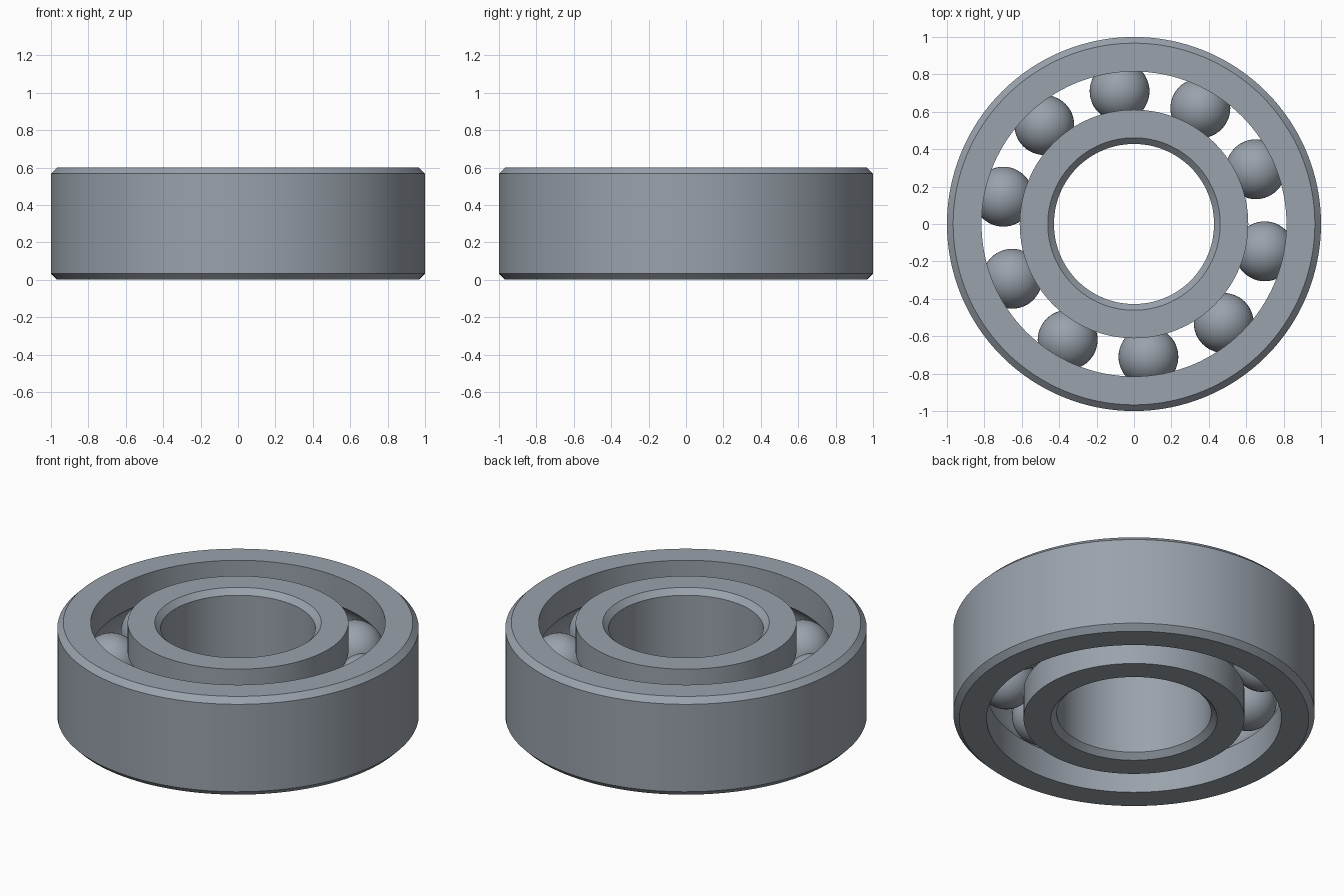
import bpy
import bmesh
from math import sin, cos, pi, radians, acos

cube = bpy.data.objects.get("Cube")
if cube:
    bpy.data.objects.remove(cube)

HEIGHT, CHAMFER = 0.6, 0.033
MID = HEIGHT / 2
PITCH, BALL_R, GROOVE_R = 0.714, 0.16, 0.161
BALLS, FIRST_ANGLE = 10, radians(24.2)
SEGMENTS, GROOVE_STEPS = 128, 16

steel = bpy.data.materials.new("steel_grey")
steel.use_nodes = True
steel.diffuse_color = (0.32, 0.36, 0.41, 1)
steel.node_tree.nodes["Principled BSDF"].inputs["Base Color"].default_value = steel.diffuse_color


def finish(name, bm):
    """Turn a bmesh into a steel object with smooth shading and sharp edges."""
    bmesh.ops.recalc_face_normals(bm, faces=bm.faces)
    mesh = bpy.data.meshes.new(name)
    bm.to_mesh(mesh)
    bm.free()
    mesh.materials.append(steel)
    obj = bpy.data.objects.new(name, mesh)
    bpy.context.collection.objects.link(obj)
    bpy.ops.object.select_all(action='DESELECT')
    obj.select_set(True)
    bpy.context.view_layer.objects.active = obj
    bpy.ops.object.shade_smooth_by_angle(angle=radians(30))
    return obj


def race(name, plain_r, groove_side_r):
    """Lathe a ring: chamfered plain wall on one side, ball groove on the other."""
    out = 1 if groove_side_r > PITCH else -1
    inset = plain_r - out * CHAMFER
    profile = [(groove_side_r, 0), (inset, 0), (plain_r, CHAMFER),
               (plain_r, HEIGHT - CHAMFER), (inset, HEIGHT), (groove_side_r, HEIGHT)]
    # circular groove, from its upper lip down to its lower lip
    half = acos(abs(groove_side_r - PITCH) / GROOVE_R)
    for i in range(GROOVE_STEPS + 1):
        a = half * (1 - 2 * i / GROOVE_STEPS)
        profile.append((PITCH + out * GROOVE_R * cos(a), MID + GROOVE_R * sin(a)))

    bm = bmesh.new()
    rings = []
    for s in range(SEGMENTS):
        t = 2 * pi * s / SEGMENTS
        rings.append([bm.verts.new((r * cos(t), r * sin(t), z)) for r, z in profile])
    for s, ring in enumerate(rings):
        following = rings[(s + 1) % SEGMENTS]
        for i in range(len(profile)):
            j = (i + 1) % len(profile)
            bm.faces.new((ring[i], following[i], following[j], ring[j]))
    return finish(name, bm)


# Rings
race("outer_ring", 1.0, 0.815)
race("inner_ring", 0.428, 0.611)

# Balls rolling between the two grooves
for k in range(BALLS):
    angle = FIRST_ANGLE + 2 * pi * k / BALLS
    bm = bmesh.new()
    bmesh.ops.create_uvsphere(bm, u_segments=48, v_segments=24, radius=BALL_R)
    ball = finish(f"ball_{k + 1}", bm)
    ball.location = (PITCH * cos(angle), PITCH * sin(angle), MID)
